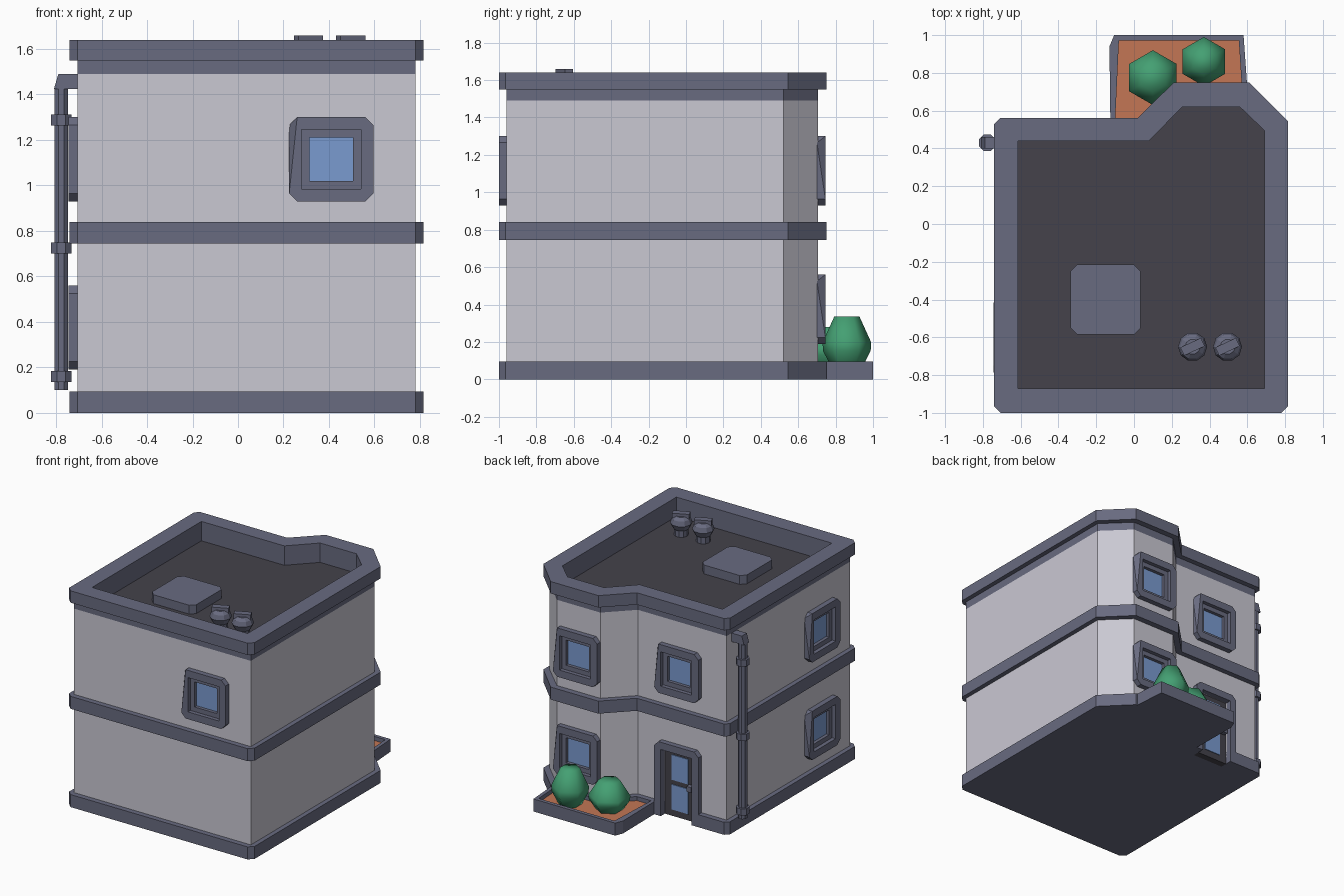
import bpy, bmesh
from math import pi, cos, sin, radians
from mathutils import Matrix, Vector

cube = bpy.data.objects.get("Cube")
if cube:
    bpy.data.objects.remove(cube, do_unlink=True)


def material(name, *rgb):
    m = bpy.data.materials.new(name)
    m.use_nodes = True
    m.diffuse_color = (*rgb, 1)
    m.node_tree.nodes["Principled BSDF"].inputs["Base Color"].default_value = (*rgb, 1)
    return m


WALL = material("pale wall", 0.59, 0.58, 0.65)
TRIM = material("slate trim", 0.14, 0.147, 0.216)
DARK = material("charcoal", 0.058, 0.055, 0.069)
GLASS = material("blue glass", 0.195, 0.328, 0.631)
SOIL = material("orange soil", 0.546, 0.181, 0.091)
LEAF = material("leaf green", 0.058, 0.352, 0.171)


def finish(name, bm, mat, matrix=Matrix()):
    bmesh.ops.recalc_face_normals(bm, faces=bm.faces)
    me = bpy.data.meshes.new(name)
    bm.to_mesh(me)
    bm.free()
    me.transform(matrix)
    ob = bpy.data.objects.new(name, me)
    bpy.context.collection.objects.link(ob)
    if mat:
        me.materials.append(mat)
    else:
        ob.hide_render = True
    return ob


def loft(name, loops, mat, matrix=Matrix()):
    """Capped skin through loops that share a point count."""
    bm = bmesh.new()
    rows = [[bm.verts.new(p) for p in loop] for loop in loops]
    n = len(rows[0])
    for a, b in zip(rows, rows[1:]):
        for i in range(n):
            j = (i + 1) % n
            bm.faces.new((a[i], a[j], b[j], b[i]))
    bm.faces.new(rows[0])
    bm.faces.new(rows[-1])
    return finish(name, bm, mat, matrix)


def prism(name, pts, z0, z1, mat, matrix=Matrix()):
    return loft(name, [[(x, y, z) for x, y in pts] for z in (z0, z1)], mat, matrix)


def box(name, x0, x1, y0, y1, z0, z1, mat, matrix=Matrix()):
    return prism(name, [(x0, y0), (x1, y0), (x1, y1), (x0, y1)], z0, z1, mat, matrix)


def lathe(name, x, y, profile, sides, mat, turn=0.0):
    angles = [turn + 2 * pi * i / sides for i in range(sides)]
    return loft(name, [[(x + r * cos(a), y + r * sin(a), z) for a in angles]
                       for r, z in profile], mat)


def hull(name, pts, mat, matrix):
    bm = bmesh.new()
    verts = [bm.verts.new(p) for p in pts]
    bmesh.ops.convex_hull(bm, input=verts)
    return finish(name, bm, mat, matrix)


def cut(ob, *cutters):
    bpy.context.view_layer.objects.active = ob
    for c in cutters:
        mod = ob.modifiers.new("cut", "BOOLEAN")
        mod.operation, mod.solver, mod.object = "DIFFERENCE", "EXACT", c
        bpy.ops.object.modifier_apply(modifier=mod.name)


# Plan outlines: band edge, wall face, roof well
band = [(0.815, -0.965), (0.78, -1), (-0.705, -1), (-0.74, -0.965), (-0.74, 0.53),
        (-0.71, 0.56), (0.02, 0.56), (0.21, 0.75), (0.61, 0.75), (0.815, 0.545)]
wall = [(0.78, -0.96), (-0.705, -0.96), (-0.705, 0.52), (0.04, 0.52),
        (0.225, 0.705), (0.59, 0.705), (0.78, 0.52)]
well = [(0.69, -0.87), (-0.615, -0.87), (-0.615, 0.44), (0.08, 0.44),
        (0.255, 0.62), (0.56, 0.62), (0.69, 0.495)]
DOOR_X, HALF = -0.31, 0.185
notch = [(DOOR_X - HALF, 0.56), (DOOR_X - HALF, 0.52),
         (DOOR_X + HALF, 0.52), (DOOR_X + HALF, 0.56)]

# Main body, storey bands and roof
walls = prism("walls", wall, 0.05, 1.49, WALL)
base = prism("base_band", band[:6] + notch + band[6:], 0, 0.095, TRIM)
prism("middle_band", band, 0.745, 0.84, TRIM)
frieze = prism("frieze", wall, 1.49, 1.55, TRIM)
cornice = prism("cornice", band, 1.55, 1.64, TRIM)
pit = prism("roof_pit_cutter", well, 1.49, 1.8, None)
cut(cornice, pit)
cut(frieze, pit)
prism("roof_floor", well, 1.485, 1.493, DARK)
cutters = [pit]


def octagon(h, c):
    return [(-h, h - c), (-h + c, h), (h - c, h), (h, h - c),
            (h, c - h), (h - c, -h), (c - h, -h), (-h, c - h)]


def window(name, x, y, z, turn):
    """Chamfered surround with one clipped corner, stepped sash and pane."""
    m = Matrix.Translation((x, y, z)) @ Matrix.Rotation(turn, 4, "Z")
    ring = octagon(HALF, 0.035)
    pts = [(u, 0.005, v) for u, v in ring] + [(u, -0.04, v) for u, v in ring[1:]]
    frame = hull(name + "_frame", pts, TRIM, m)
    hole = box(name + "_cutter", -0.13, 0.13, -0.2, 0.05, -0.13, 0.13, None, m)
    cut(frame, hole)
    cut(walls, hole)
    cutters.append(hole)
    sash = box(name + "_sash", -0.13, 0.13, -0.01, 0.05, -0.13, 0.13, TRIM, m)
    hole = box(name + "_sash_cutter", -0.095, 0.095, -0.2, 0.02, -0.095, 0.095, None, m)
    cut(sash, hole)
    cutters.append(hole)
    box(name + "_glass", -0.095, 0.095, 0.015, 0.022, -0.095, 0.095, GLASS, m)


LOW, HIGH = 0.375, 1.115
window("front_window", 0.41, -0.96, HIGH, 0)
window("back_window", DOOR_X, 0.52, HIGH, pi)
for level, z in (("lower", LOW), ("upper", HIGH)):
    window(level + "_bay_window", 0.41, 0.705, z, pi)
    window(level + "_side_window", -0.705, -0.6, z, -pi / 2)

# Back door
m = Matrix.Translation((DOOR_X, 0.52, 0)) @ Matrix.Rotation(pi, 4, "Z")
arch = [(-HALF, 0), (-HALF, 0.525), (-0.15, 0.56), (0.15, 0.56), (HALF, 0.525), (HALF, 0)]
door_frame = hull("door_frame", [(u, d, v) for d in (-0.04, 0.005) for u, v in arch], TRIM, m)
doorway = box("doorway_cutter", -0.13, 0.13, -0.2, 0.06, -0.1, 0.505, None, m)
for part in (door_frame, walls, base):
    cut(part, doorway)
cutters.append(doorway)
box("door_panel", -0.13, 0.13, 0.01, 0.06, 0, 0.505, DARK, m)
for name, z0, z1 in (("lower", 0.05, 0.24), ("upper", 0.275, 0.465)):
    box(name + "_door_glass", -0.07, 0.07, 0.004, 0.012, z0, z1, GLASS, m)
box("door_handle", 0.075, 0.115, -0.025, 0.012, 0.235, 0.275, TRIM, m)

# Roof hatch and vents
prism("roof_hatch", [(u - 0.15, v - 0.4) for u, v in octagon(HALF, 0.035)], 1.49, 1.56, TRIM)
for name, x in (("left", 0.495), ("right", 0.31)):
    lathe(name + "_vent", x, -0.65,
          [(0.05, 1.49), (0.05, 1.54), (0.06, 1.55), (0.077, 1.585), (0.066, 1.62), (0.04, 1.64)],
          10, TRIM)
    m = Matrix.Translation((x, -0.65, 0)) @ Matrix.Rotation(radians(25), 4, "Z")
    box(name + "_vent_cap", -0.06, 0.06, -0.024, 0.024, 1.61, 1.66, TRIM, m)

# Drainpipe with collars and a bent top
PX, PY = -0.777, 0.43
lathe("drainpipe", PX, PY, [(0.032, 0.1), (0.032, 1.43)], 8, TRIM, pi / 8)
for i, z in enumerate((0.16, 0.725, 1.288)):
    lathe("pipe_collar_%d" % (i + 1), PX, PY, [(0.048, z - 0.025), (0.048, z + 0.025)],
          8, TRIM, pi / 8)
elbow = [(-0.809, 1.425), (-0.7, 1.425), (-0.7, 1.49), (-0.79, 1.49)]
loft("pipe_elbow", [[(x, PY + s, z) for x, z in elbow] for s in (-0.03, 0.03)], TRIM)

# Planter with soil and bushes
rim = [(-0.125, 0.53), (-0.13, 0.94), (-0.105, 1), (0.58, 1), (0.6, 0.72), (0.21, 0.72), (0.02, 0.53)]
bed = [(-0.1, 0.54), (-0.08, 0.972), (0.555, 0.972), (0.57, 0.74), (0.21, 0.74), (0.01, 0.54)]
planter = prism("planter", rim, 0, 0.095, TRIM)
bed_cutter = prism("bed_cutter", bed, 0.06, 0.3, None)
cut(planter, bed_cutter)
cutters.append(bed_cutter)
prism("planter_soil", bed, 0.056, 0.064, SOIL)
for name, x, y, r, z0, z1 in (("round_bush", 0.1, 0.775, 0.145, 0.03, 0.28),
                              ("tall_bush", 0.37, 0.86, 0.13, 0.03, 0.335)):
    h = z1 - z0
    bush = lathe(name, x, y, [(r * 0.5, z0), (r * 0.98, z0 + 0.4 * h),
                              (r, z0 + 0.55 * h), (r * 0.52, z1)], 6, LEAF, pi / 2)
    for f in bush.data.polygons:
        f.use_smooth = True

# Remove the spent cutters
for c in cutters:
    bpy.data.objects.remove(c, do_unlink=True)
